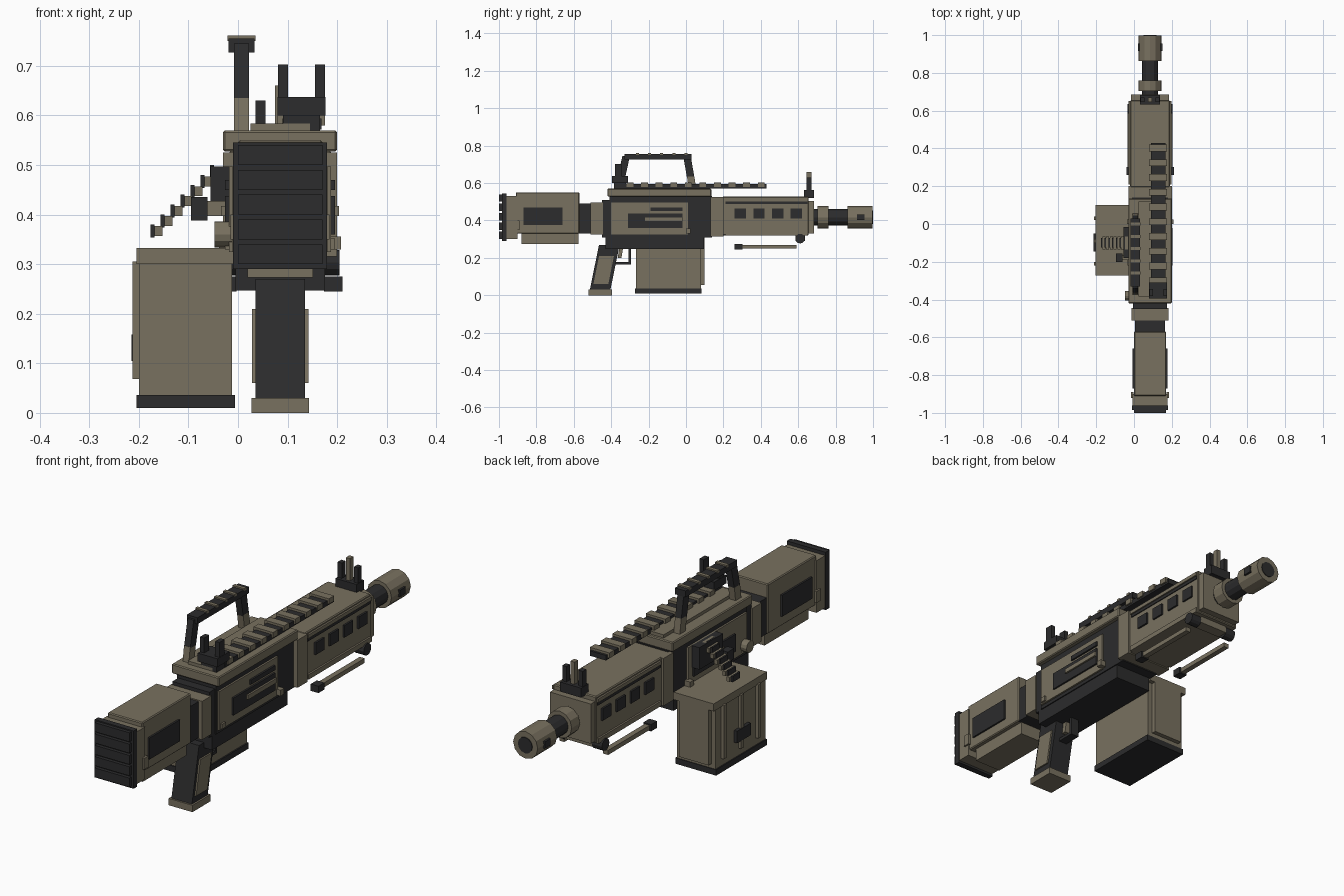
import bpy, bmesh, math
from mathutils import Vector

if "Cube" in bpy.data.objects:
    bpy.data.objects.remove(bpy.data.objects["Cube"])

CENTRE = .085  # x of the centre plane of the gun
BORE = .417  # height of the barrel axis
PROUD = .008  # how far thin plates stand out


def material(name, red, green, blue):
    mat = bpy.data.materials.new(name)
    mat.use_nodes = True
    colour = (red, green, blue, 1)
    mat.diffuse_color = colour
    mat.node_tree.nodes["Principled BSDF"].inputs["Base Color"].default_value = colour
    return mat


TAN = material("olive tan", .19, .165, .115)
DARK = material("charcoal", .025, .025, .026)


def finish(name, bm, mat):
    bmesh.ops.recalc_face_normals(bm, faces=bm.faces)
    mesh = bpy.data.meshes.new(name)
    bm.to_mesh(mesh)
    bm.free()
    mesh.materials.append(mat)
    obj = bpy.data.objects.new(name, mesh)
    bpy.context.collection.objects.link(obj)
    return obj


def block(name, mat, x, y, z, lean=0):
    """Box from (min, max) ranges; lean shifts its top along y."""
    bm = bmesh.new()
    bmesh.ops.create_cube(bm, size=1)
    for vert in bm.verts:
        top = vert.co.z > 0
        vert.co = Vector(span[int(c > 0)] for c, span in zip(vert.co, (x, y, z)))
        if top:
            vert.co.y += lean
    return finish(name, bm, mat)


def around(centre, half):
    return (centre - half, centre + half)


def middle(name, mat, half, y, z, lean=0):
    """Box symmetrical about the centre plane."""
    return block(name, mat, around(CENTRE, half), y, z, lean)


def pair(name, mat, inner, outer, y, z):
    """Two boxes mirrored about the centre plane."""
    block("left_" + name, mat, (CENTRE + inner, CENTRE + outer), y, z)
    block("right_" + name, mat, (CENTRE - outer, CENTRE - inner), y, z)


def plates(name, mat, face, y, z):
    """Thin mirrored plates lying on side faces at the given half width."""
    pair(name, mat, face - PROUD / 2, face + PROUD, y, z)


def soften(obj):
    """Small chamfer on the edges of a large body."""
    mod = obj.modifiers.new("chamfer", "BEVEL")
    mod.width = PROUD / 2
    mod.segments = 1


def cylinder(name, mat, centre, radius, length, along_x=False):
    bm = bmesh.new()
    bmesh.ops.create_cone(bm, cap_ends=True, segments=12, radius1=radius, radius2=radius, depth=length)
    obj = finish(name, bm, mat)
    quarter = math.pi / 2
    obj.rotation_euler = (0, quarter, 0) if along_x else (quarter, 0, 0)
    obj.location = centre
    return obj


# Stock
middle("butt_pad", DARK, .095, y=(-.985, -.96), z=(.29, .545))
for i in range(5):
    height = .32 + i * .05
    middle("butt_pad_rib", DARK, .085, y=(-1, -.98), z=around(height, .02))
middle("butt_plate", TAN, .092, y=(-.97, -.9), z=(.3, .53))
soften(middle("stock_body", TAN, .085, y=(-.91, -.57), z=(.33, .55)))
middle("stock_belly", TAN, .066, y=(-.88, -.575), z=(.273, .34))
plates("stock_panel", DARK, .085, y=(-.87, -.66), z=(.375, .47))
plates("stock_tab", TAN, .092, y=(-.92, -.89), z=(.35, .4))
middle("stock_neck", DARK, .08, y=(-.58, -.5), z=(.33, .49))
middle("neck_collar", TAN, .097, y=(-.51, -.445), z=(.325, .495))
middle("neck_ring", DARK, .09, y=(-.45, -.4), z=(.31, .51))

# Receiver
CORE = .095
PANEL = CORE + PROUD
middle("receiver_core", DARK, CORE, y=(-.41, .14), z=(.31, .53))
middle("lower_receiver", DARK, .09, y=(-.43, .095), z=(.247, .32))
soften(middle("top_cover", TAN, .115, y=(-.42, .135), z=(.527, .57)))
middle("top_plate", TAN, .06, y=(-.385, .12), z=(.56, .584))
plates("receiver_panel", TAN, CORE, y=(-.4, .01), z=(.325, .497))
plates("receiver_recess", DARK, PANEL, y=(-.31, -.02), z=(.36, .437))
plates("recess_bar", TAN, PANEL + PROUD, y=(-.22, -.02), z=around(.407, .01))
plates("upper_bar", DARK, PANEL, y=(-.19, -.02), z=around(.46, .01))
pair("receiver_pin", TAN, CORE, .123, y=(0, .025), z=(.33, .356))
plates("rear_pin", TAN, PANEL, y=(-.39, -.365), z=(.33, .352))

# Handguard
GUARD = .105
GUARD_SPAN = (.21, .65)
middle("handguard_collar", TAN, .115, y=(.13, .2), z=(.315, .525))
soften(middle("handguard", TAN, GUARD, y=(.195, .655), z=(.32, .527)))
middle("handguard_cap", TAN, .1, y=(.65, .685), z=(.33, .505))
plates("upper_groove", DARK, GUARD - PROUD / 2, GUARD_SPAN, z=(.487, .5))
plates("upper_strip", TAN, GUARD, GUARD_SPAN, z=(.502, .518))
plates("lower_strip", TAN, GUARD, GUARD_SPAN, z=(.32, .342))
for i in range(4):
    plates("vent", DARK, GUARD, y=around(.29 + i * .1, .03), z=(.41, .463))

# Barrel and muzzle
cylinder("barrel", DARK, (CENTRE, .8, BORE), radius=.043, length=.3)
cylinder("barrel_ring", TAN, (CENTRE, .732, BORE), radius=.06, length=.058)
cylinder("muzzle_brake", TAN, (CENTRE, .931, BORE), radius=.06, length=.134)
cylinder("bore", DARK, (CENTRE, .997, BORE), radius=.035, length=PROUD)
plates("brake_port", DARK, .057, y=around(.935, .02), z=around(BORE, .015))

# Top rail with crosswise teeth
block("rail", DARK, x=(.09, .168), y=(-.33, .43), z=(.572, .594))
for i in range(10):
    block("rail_tooth", TAN, x=(.08, .175), y=around(-.3 + i * .078, .018), z=(.58, .604))

# Carry handle
HANDLE_X = around(.007, .015)
block("handle_rear_foot", TAN, HANDLE_X, y=(-.375, -.335), z=(.565, .635), lean=.01)
block("handle_front_foot", TAN, HANDLE_X, y=(.015, .055), z=(.565, .635), lean=-.01)
block("handle_rear_post", DARK, HANDLE_X, y=(-.365, -.325), z=(.63, .745), lean=.025)
block("handle_front_post", DARK, HANDLE_X, y=(.005, .045), z=(.63, .745), lean=-.02)
block("handle_grip", DARK, around(.007, .026), y=(-.33, .03), z=(.727, .755))
for i in range(5):
    block("grip_rib", TAN, around(.007, .028), y=around(-.26 + i * .065, PROUD), z=(.75, .761))

# Sights
REAR = .128  # x of the rear sight
block("rear_sight_base", DARK, around(REAR, .048), y=(-.395, -.31), z=(.6, .637))
block("rear_sight_foot", DARK, around(REAR, .037), y=(-.385, -.32), z=(.565, .605))
for side in (-1, 1):
    block("rear_sight_post", DARK, around(REAR + side * .037, .01), y=(-.38, -.345), z=(.63, .703))
middle("front_sight_base", DARK, .052, y=(.632, .684), z=(.52, .562))
pair("front_sight_ear", DARK, .03, .05, y=(.645, .67), z=(.555, .63))
middle("front_sight_blade", TAN, .01, y=(.645, .67), z=(.555, .66))

# Pistol grip and trigger
middle("pistol_grip", DARK, .05, y=(-.515, -.405), z=(.025, .27), lean=.05)
middle("grip_panel", TAN, .057, y=(-.495, -.415), z=(.06, .21), lean=.03)
middle("grip_base", TAN, .058, y=(-.522, -.395), z=(0, .03))
middle("guard_bottom", DARK, .02, y=(-.385, -.295), z=(.165, .178))
middle("guard_front", DARK, .02, y=(-.308, -.295), z=(.17, .25))
middle("trigger", TAN, .013, y=(-.365, -.345), z=(.2, .25), lean=PROUD)

# Folded support legs
pair("leg", TAN, .095, .119, y=(.29, .592), z=(.25, .27))
pair("leg_foot", DARK, .088, .126, y=(.26, .302), z=(.245, .275))
for side in (-1, 1):
    cylinder("leg_pivot", DARK, (CENTRE + side * .095, .61, .303), radius=.026, length=.05, along_x=True)
middle("leg_bracket", TAN, .07, y=(.585, .635), z=(.29, .325))

# Ammunition box
block("ammo_box", TAN, x=(-.2, -.012), y=(-.268, .08), z=(.03, .302))
block("ammo_lid", TAN, x=(-.205, -.01), y=(-.272, .1), z=(.3, .333))
block("ammo_base", DARK, x=(-.205, -.006), y=(-.272, .083), z=(.01, .036))
block("ammo_end_panel", TAN, x=(-.18, -.035), y=(.075, .1), z=(.055, .305))
LATCH_X = (-.213, -.195)
for i in range(3):
    block("ammo_rib", TAN, LATCH_X, y=around(-.21 + i * .12, .01), z=(.068, .305))
block("ammo_latch", DARK, (LATCH_X[0] - PROUD / 4, LATCH_X[1]), y=(-.145, -.05), z=(.105, .158))

# Ammunition belt climbing into the feed port
for i in range(7):
    x, z = -.16 + i * .02, .367 + i * .02
    block("belt_round", TAN, around(x, PROUD), y=around(-.1, .035), z=around(z, .01))
    block("belt_link", DARK, around(x - .012, PROUD / 2), y=around(-.1, .025), z=around(z, .013))
block("feed_port", DARK, x=(-.055, -.005), y=(-.18, -.015), z=(.4, .497))

# Cocking handle and side knob
block("cocking_stem", TAN, x=(-.07, -.005), y=(-.19, -.165), z=(.397, .427))
block("cocking_knob", DARK, x=(-.095, -.062), y=(-.2, -.155), z=(.388, .435))
cylinder("side_knob", TAN, (-.03, -.38, .36), radius=.026, length=.035, along_x=True)
